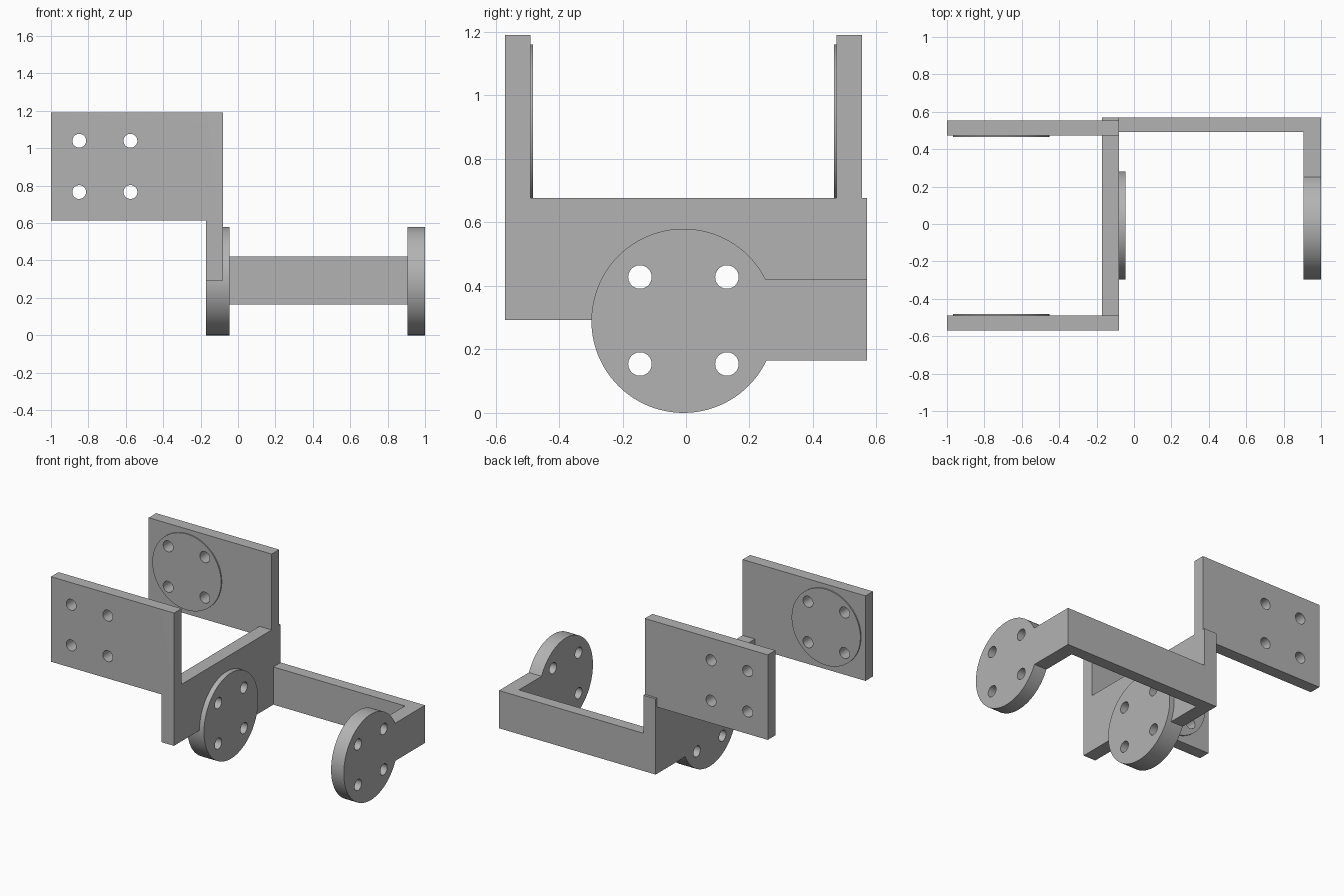
import bpy
import math

if "Cube" in bpy.data.objects:
    bpy.data.objects.remove(bpy.data.objects["Cube"])

grey = bpy.data.materials.new("plain grey")
grey.diffuse_color = (0.45, 0.45, 0.45, 1)
grey.use_nodes = True
grey.node_tree.nodes["Principled BSDF"].inputs["Base Color"].default_value = grey.diffuse_color


def box(name, x0, x1, y0, y1, z0, z1):
    bpy.ops.mesh.primitive_cube_add(
        size=1, location=((x0 + x1) / 2, (y0 + y1) / 2, (z0 + z1) / 2))
    ob = bpy.context.object
    ob.name = name
    ob.scale = (x1 - x0, y1 - y0, z1 - z0)
    bpy.ops.object.transform_apply(location=True, rotation=True, scale=True)
    return ob


def disc(name, axis, a0, a1, u, z, r, sides=96):
    """Cylinder along x or y from a0 to a1; u is the other level coordinate."""
    mid = (a0 + a1) / 2
    along_x = axis == "x"
    bpy.ops.mesh.primitive_cylinder_add(
        vertices=sides, radius=r, depth=a1 - a0,
        location=(mid, u, z) if along_x else (u, mid, z),
        rotation=(0, math.pi / 2, 0) if along_x else (math.pi / 2, 0, 0))
    ob = bpy.context.object
    ob.name = name
    bpy.ops.object.transform_apply(location=True, rotation=True, scale=True)
    return ob


def combine(target, other, operation):
    mod = target.modifiers.new(operation, "BOOLEAN")
    mod.operation = operation
    mod.solver = "EXACT"
    mod.object = other
    bpy.context.view_layer.objects.active = target
    bpy.ops.object.modifier_apply(modifier=mod.name)
    bpy.data.objects.remove(other, do_unlink=True)


# Cross plate joining the two brackets
bracket = box("double_bracket", -0.172, -0.08, -0.57, 0.57, 0.292, 0.677)

parts = [
    # Upper bracket: two upright side plates with raised inner pads
    box("front_side_plate", -1, -0.08, -0.57, -0.49, 0.615, 1.19),
    box("front_plate_corner", -0.172, -0.08, -0.57, -0.49, 0.292, 1.19),
    box("back_side_plate", -1, -0.08, 0.474, 0.554, 0.615, 1.19),
    disc("front_pad", "y", -0.52, -0.482, -0.71, 0.903, 0.257),
    disc("back_pad", "y", 0.466, 0.50, -0.71, 0.903, 0.257),
    # Lower bracket: back bar, two arms and two round mounts
    box("back_bar", -0.172, 1, 0.492, 0.57, 0.165, 0.42),
    box("inner_arm", -0.172, -0.08, 0.0, 0.57, 0.165, 0.42),
    box("outer_arm", 0.905, 1, 0.0, 0.57, 0.165, 0.42),
    disc("inner_mount", "x", -0.172, -0.046, -0.008, 0.29, 0.29),
    disc("outer_mount", "x", 0.905, 1, -0.008, 0.29, 0.29),
]
for part in parts:
    combine(bracket, part, "UNION")

# Screw holes, four through each pair of plates and mounts
for i in (-1, 1):
    for j in (-1, 1):
        combine(bracket, disc("plate_hole", "y", -0.8, 0.8, -0.712 + i * 0.137,
                              0.903 + j * 0.137, 0.037, 40), "DIFFERENCE")
        combine(bracket, disc("mount_hole", "x", -0.4, 1.2, -0.008 + i * 0.137,
                              0.291 + j * 0.137, 0.037, 40), "DIFFERENCE")

# Finish
bracket.data.materials.clear()
bracket.data.materials.append(grey)
for face in bracket.data.polygons:
    face.material_index = 0
bpy.ops.object.select_all(action="DESELECT")
bracket.select_set(True)
bpy.context.view_layer.objects.active = bracket
bpy.ops.object.shade_smooth_by_angle(angle=math.radians(30))
